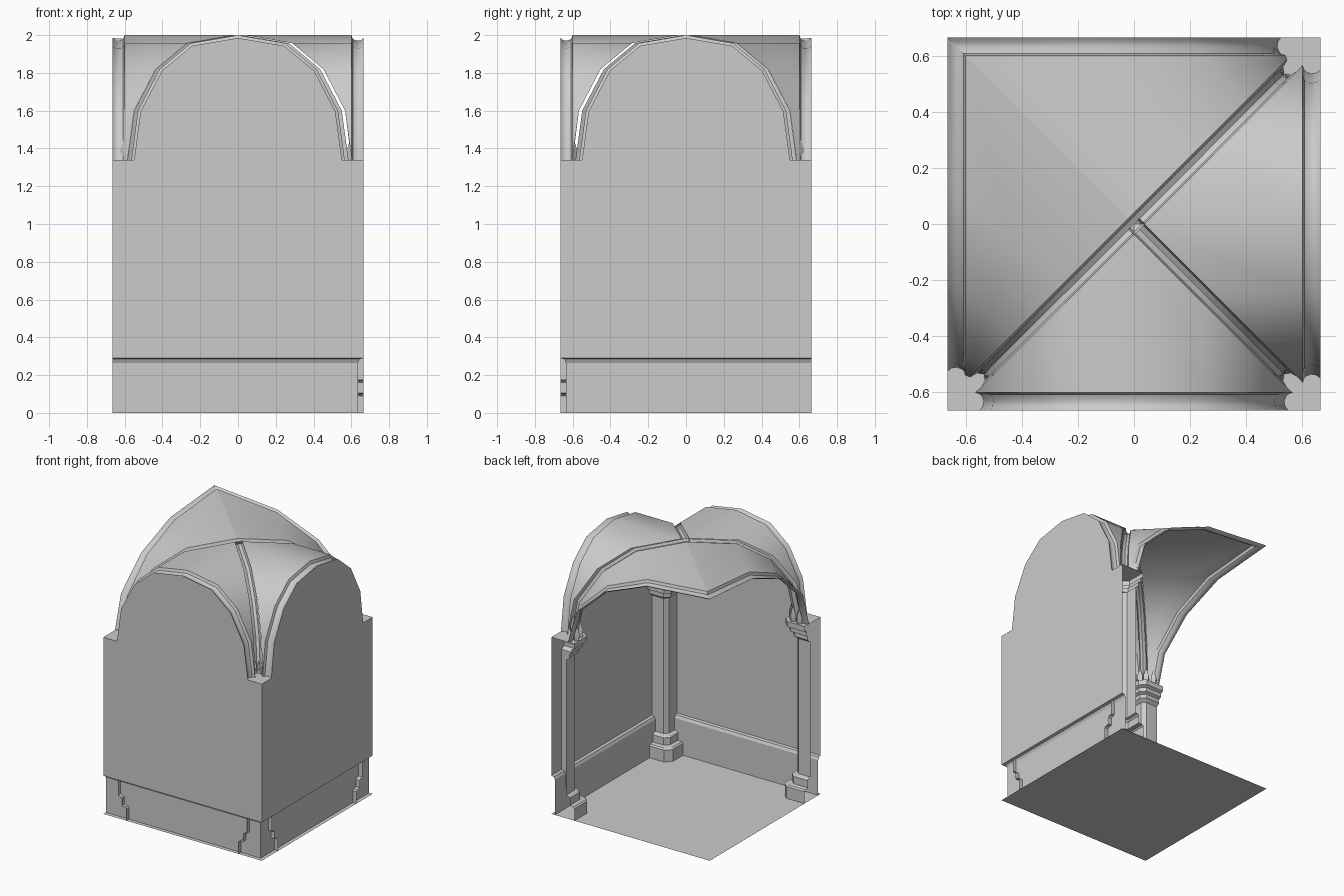
import bpy, bmesh, math
from mathutils import Vector

cube = bpy.data.objects.get("Cube")
if cube:
    bpy.data.objects.remove(cube)

stone = bpy.data.materials.new("grey stone")
stone.use_nodes = True
GREY = (0.6, 0.6, 0.6, 1)
stone.diffuse_color = GREY
stone.node_tree.nodes["Principled BSDF"].inputs["Base Color"].default_value = GREY

H = 0.665       # half width of the bay
EDGE = 0.6      # inner line of the border ribs
SPRING = 1.34   # top of the capitals
# Half arch of the vault: (distance from the middle, height)
ARCH = [(0.565, SPRING), (0.53, 1.6), (0.415, 1.82), (0.25, 1.957), (0, 2.0)]
RIB = [(EDGE, 0), (0.608, 0.02), (0.63, 0.03), (0.65, 0.027), (H, 0.015)]


def finish(name, bm, angle=38):
    bmesh.ops.remove_doubles(bm, verts=bm.verts, dist=0.0005)
    mesh = bpy.data.meshes.new(name)
    bm.to_mesh(mesh)
    bm.free()
    mesh.materials.append(stone)
    for p in mesh.polygons:
        p.use_smooth = True
    mesh.set_sharp_from_angle(angle=math.radians(angle))
    obj = bpy.data.objects.new(name, mesh)
    bpy.context.collection.objects.link(obj)
    return obj


def add_grid(bm, rows):
    """Skin equal-length rows of points with quads."""
    vs = [[bm.verts.new(p) for p in row] for row in rows]
    for a, b in zip(vs, vs[1:]):
        for i in range(len(a) - 1):
            bm.faces.new((a[i], a[i + 1], b[i + 1], b[i]))


def inset(curve, d):
    """Move a half arch towards its inside by d."""
    out = []
    for i, (a, z) in enumerate(curve):
        if i == 0:
            n = Vector((-1, 0))
        elif i == len(curve) - 1:
            n = Vector((0, -1))
        else:
            t = Vector(curve[i + 1]) - Vector(curve[i - 1])
            n = Vector((t.y, -t.x)).normalized()
            n = n if n.x < 0 else -n
        out.append((a + n.x * d, z + n.y * d))
    return out


def full(curve):
    return curve + [(-a, z) for a, z in reversed(curve[:-1])]


def front_side(x, y, z):
    return (x, y, z)


def right_side(x, y, z):
    return (-y, -x, z)


# Floor
bm = bmesh.new()
add_grid(bm, [[(-H, -H, 0), (H, -H, 0)], [(-H, H, 0), (H, H, 0)]])
finish("floor", bm)

# The two closed sides share one design, mirrored across the diagonal
for side, put in (("front", front_side), ("right", right_side)):
    # Wall with arched top
    bm = bmesh.new()
    arch = full(inset(ARCH, RIB[-1][1]))
    outline = [(-H, 0.29), (H, 0.29), (H, SPRING)] + arch + [(-H, SPRING)]
    bm.faces.new([bm.verts.new(put(x, -H, z)) for x, z in outline])
    finish(side + "_wall", bm)

    # Skirting along the foot of the wall
    bm = bmesh.new()
    section = [(H, 0.29), (0.645, 0.285), (0.635, 0.265), (0.635, 0)]
    add_grid(bm, [[put(s * H if s < 0 else w, -w, z) for s in (-1, 1)]
                  for w, z in section])
    finish(side + "_skirting", bm, 25)

    # Border rib under the wall arch
    bm = bmesh.new()
    add_grid(bm, [[put(a, -w, z) for a, z in full(inset(ARCH, d))]
                  for w, d in RIB])
    finish(side + "_border_rib", bm)

    # Vault cell between wall and diagonal ribs
    bm = bmesh.new()
    cell = full(ARCH)
    add_grid(bm, [[put(a, -EDGE, z) for a, z in cell],
                  [put(a, -abs(a) - 0.037, z) for a, z in cell]])
    finish(side + "_vault_cell", bm)

# Open half of the vault, rising to a free corner
START = 0.54


def stretched(w):
    """Border half arch running from a capital to the free corner."""
    return [((w + START) * a / ARCH[0][0], z) for a, z in ARCH]


bm_cell, bm_rib = bmesh.new(), bmesh.new()
for put in (lambda x, y, z: (x, y, z), lambda x, y, z: (-y, -x, z)):
    diagonal = [put(-a - 0.02, -a + 0.02, z) for a, z in ARCH]
    border = [put(-EDGE, EDGE - b, z) for b, z in stretched(EDGE)]
    middle = [tuple((Vector(p) + Vector(q)) / 2) for p, q in zip(diagonal, border)]
    add_grid(bm_cell, [diagonal, middle, border])
    add_grid(bm_rib, [[put(-w, w - b, z) for b, z in inset(stretched(w), d)]
                      for w, d in RIB])
finish("open_vault_cell", bm_cell)
finish("open_border_rib", bm_rib)

# Diagonal ribs: one right across, one from the walled corner to the middle
HALF_ROUND = [(-0.028, 0), (-0.02, 0.02), (0, 0.03), (0.02, 0.02), (0.028, 0)]
for name, sy, curve in (("long_diagonal_rib", 1, full), ("short_diagonal_rib", -1, list)):
    bm = bmesh.new()
    add_grid(bm, [[(a + o * 0.7, sy * (a - o * 0.7), z) for a, z in curve(inset(ARCH, d))]
                  for o, d in HALF_ROUND])
    finish(name, bm)

# Corner pillars: (reach from the corner, height) from base to capital
PILLAR = [(0.195, 0), (0.195, 0.09), (0.185, 0.1), (0.155, 0.105), (0.155, 0.16),
          (0.145, 0.17), (0.125, 0.175), (0.125, 1.2), (0.15, 1.22), (0.15, 1.25),
          (0.17, 1.26), (0.17, 1.29), (0.19, 1.3), (0.19, SPRING)]
LEAVES = [(0.165, 0.065), (0.155, 0.125), (0.125, 0.155), (0.065, 0.165)]
for name, sx, sy in (("walled_corner", 1, -1), ("back_right_corner", 1, 1),
                     ("front_left_corner", -1, -1)):
    def corner(u, v, z):
        return (sx * (H - u), sy * (H - v), z)

    bm = bmesh.new()
    section = [(1, 0), (1, 0.78), (0.78, 1), (0, 1)]
    add_grid(bm, [[corner(r * u, r * v, z) for u, v in section] for r, z in PILLAR])
    top = PILLAR[-1][0]
    bm.faces.new([bm.verts.new(corner(top * u, top * v, SPRING))
                  for u, v in section + [(0, 0)]])
    finish(name + "_pillar", bm, 25)

    # Pointed leaves standing on the capital
    bm = bmesh.new()
    for u, v in LEAVES:
        ring = [bm.verts.new(corner(u + 0.022 * i, v + 0.022 * j, SPRING))
                for i, j in ((1, 0), (0, 1), (-1, 0), (0, -1))]
        belly = [bm.verts.new(corner(u + 0.026 * i, v + 0.026 * j, SPRING + 0.05))
                 for i, j in ((1, 0), (0, 1), (-1, 0), (0, -1))]
        tip = bm.verts.new(corner(u, v, SPRING + 0.12))
        for i in range(4):
            k = (i + 1) % 4
            bm.faces.new((ring[i], ring[k], belly[k], belly[i]))
            bm.faces.new((belly[i], belly[k], tip))
    finish(name + "_capital_leaves", bm, 25)
